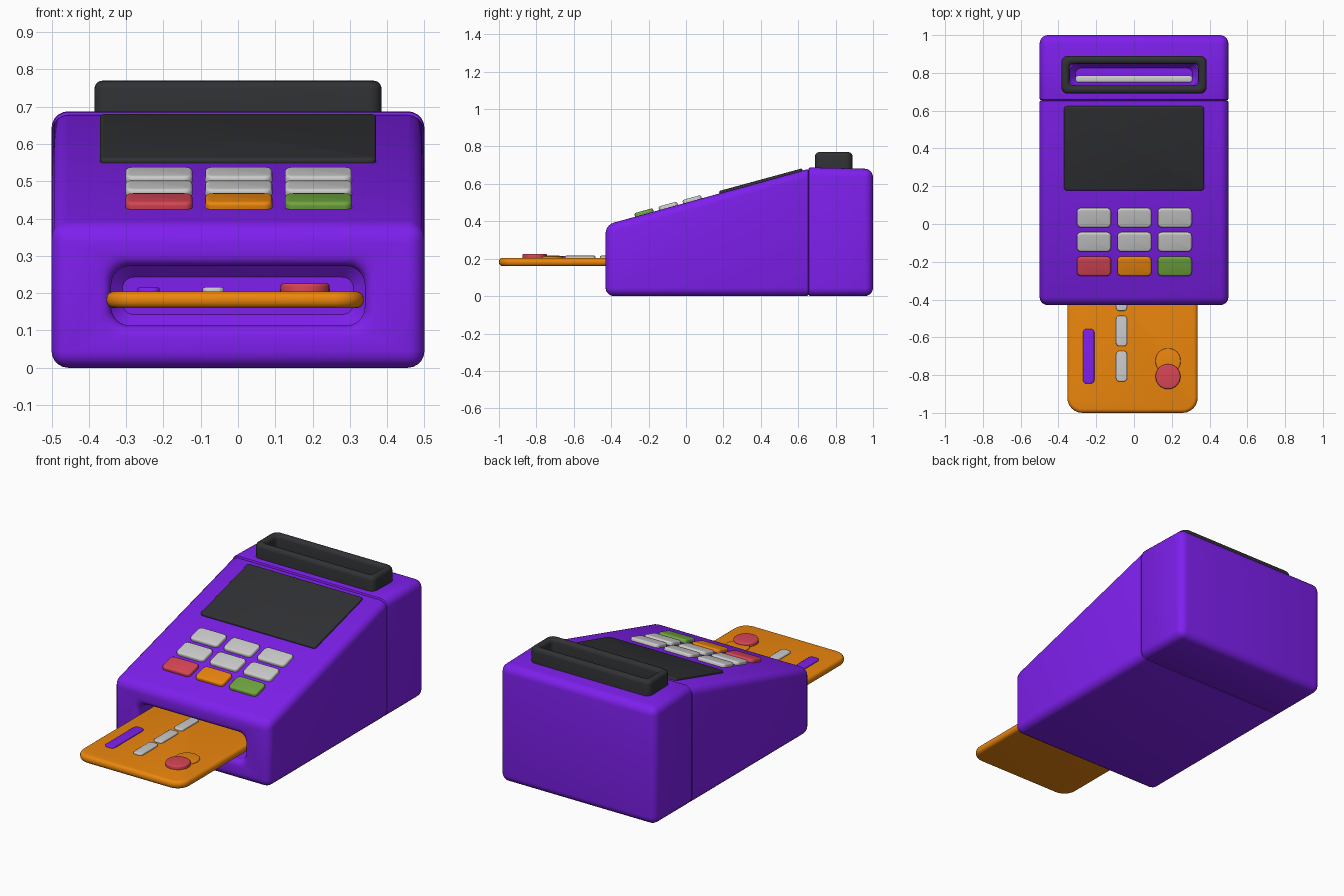
import bpy, bmesh
from math import sin, cos, pi, atan, radians
from mathutils import Matrix, Vector

if "Cube" in bpy.data.objects:
    bpy.data.objects.remove(bpy.data.objects["Cube"])


def mat(name, rgb):
    m = bpy.data.materials.new(name)
    m.diffuse_color = (*rgb, 1)
    m.use_nodes = True
    m.node_tree.nodes["Principled BSDF"].inputs["Base Color"].default_value = m.diffuse_color
    return m


PURPLE = mat("purple", (0.21, 0.014, 0.85))
ORANGE = mat("orange", (0.84, 0.24, 0.004))
DARK = mat("dark", (0.03, 0.031, 0.035))
RED = mat("red", (0.68, 0.06, 0.09))
GREEN = mat("green", (0.16, 0.38, 0.05))

SEAM, TILT = 0.655, atan(0.273)


def slope_z(y):
    return 0.67 + (y - 0.63) * 0.273


def finish(bm, name, material, matrix=Matrix()):
    bmesh.ops.recalc_face_normals(bm, faces=bm.faces[:])
    bm.transform(matrix)
    me = bpy.data.meshes.new(name)
    bm.to_mesh(me)
    bm.free()
    ob = bpy.data.objects.new(name, me)
    bpy.context.collection.objects.link(ob)
    if material:
        me.materials.append(material)
    return ob


def smooth(ob):
    bpy.ops.object.select_all(action='DESELECT')
    ob.select_set(True)
    bpy.context.view_layer.objects.active = ob
    bpy.ops.object.shade_smooth_by_angle(angle=radians(35))


def loft(name, rings, material=None, matrix=Matrix(), closed=False, seg=6):
    """Skin a stack of rounded rectangles (half x, half y, corner radius, z)."""
    bm = bmesh.new()
    loops = []
    for hx, hy, r, z in rings:
        r = min(r, 0.98 * hx, 0.98 * hy)
        ring = []
        for q, (sx, sy) in enumerate(((1, 1), (-1, 1), (-1, -1), (1, -1))):
            for i in range(seg + 1):
                a = (q + i / seg) * pi / 2
                ring.append(bm.verts.new((sx * (hx - r) + r * cos(a), sy * (hy - r) + r * sin(a), z)))
        loops.append(ring)
    pairs = list(zip(loops, loops[1:]))
    if closed:
        pairs.append((loops[-1], loops[0]))
    else:
        bm.faces.new(loops[0])
        bm.faces.new(loops[-1])
    n = len(loops[0])
    for a, b in pairs:
        for i in range(n):
            j = (i + 1) % n
            bm.faces.new((a[i], a[j], b[j], b[i]))
    return finish(bm, name, material, matrix)


def slab(name, sx, sy, sz, r, e, material, matrix):
    """Rounded plate with softened top and bottom rims."""
    arc = [(e * (1 - sin(k * pi / 8)), e * (1 - cos(k * pi / 8))) for k in range(5)]
    low = [(sx / 2 - i, sy / 2 - i, max(r - i, 0.003), -sz / 2 + h) for i, h in
           [(e * (1 - sin(k * pi / 8)), e * (1 - cos(k * pi / 8))) for k in range(5)]]
    rings = low + [(a, b, c, -z) for a, b, c, z in reversed(low)]
    ob = loft(name, rings, material, matrix)
    smooth(ob)
    return ob


def body(name, profile):
    """Extrude a y-z profile across x, round the outside and ease the seam."""
    bm = bmesh.new()
    f = bm.faces.new([bm.verts.new((-0.5, y, z)) for y, z in profile])
    ext = bmesh.ops.extrude_face_region(bm, geom=[f])
    bmesh.ops.translate(bm, vec=(1, 0, 0), verts=[v for v in ext["geom"] if isinstance(v, bmesh.types.BMVert)])
    bmesh.ops.recalc_face_normals(bm, faces=bm.faces[:])

    def on_seam(e):
        return all(abs(v.co.y - SEAM) < 1e-4 for v in e.verts)
    for seam, off, seg in ((False, 0.045, 5), (True, 0.01, 2)):
        edges = [e for e in bm.edges if on_seam(e) == seam]
        bmesh.ops.bevel(bm, geom=edges, offset=off, segments=seg, profile=0.5, affect='EDGES')
    return finish(bm, name, PURPLE)


def cut(ob, cutter):
    m = ob.modifiers.new("cut", 'BOOLEAN')
    m.operation, m.solver, m.object = 'DIFFERENCE', 'EXACT', cutter
    bpy.context.view_layer.objects.active = ob
    bpy.ops.object.modifier_apply(modifier=m.name)
    bpy.data.objects.remove(cutter)
    smooth(ob)


# Housing in two sections, meeting at a shallow groove
front = body("front_housing", [(-0.43, 0), (SEAM, 0), (SEAM, 0.68), (-0.43, slope_z(-0.43))])
rear = body("rear_housing", [(SEAM, 0), (1, 0), (1, 0.68), (SEAM, 0.688)])

# Card slot with a rounded mouth
mouth = [(0.34 + 0.03 * (1 - sin(k * pi / 8)), 0.08 + 0.03 * (1 - sin(k * pi / 8)), 0.05,
          0.43 - 0.03 * (1 - cos(k * pi / 8))) for k in range(5)]
slot = [(0.37, 0.11, 0.05, 0.46)] + mouth + [(0.34, 0.08, 0.05, -0.03), (0.31, 0.05, 0.03, -0.06)]
cut(front, loft("slot_cutter", slot, None,
                Matrix.Translation((0, 0, 0.193)) @ Matrix.Rotation(pi / 2, 4, 'X')))

# Paper well in the rear section
cut(rear, loft("well_cutter", [(0.31, 0.035, 0.03, 0.52), (0.34, 0.058, 0.04, 0.56), (0.34, 0.058, 0.04, 0.8)],
               None, Matrix.Translation((0, 0.79, 0))))

# Dark paper outlet frame
outlet = [(0.385, 0.1, 0.035, 0.66)]
for k in range(9):
    a = k * pi / 8
    o = 0.022 - 0.022 * cos(a)
    outlet.append((0.385 - o, 0.1 - o, 0.035 - o * 0.3, 0.748 + 0.022 * sin(a)))
outlet.append((0.341, 0.056, 0.022, 0.66))
smooth(loft("paper_outlet_frame", outlet, DARK, Matrix.Translation((0, 0.79, 0)), closed=True))

# Paper slip inside the well
slab("paper_slip", 0.62, 0.038, 0.13, 0.015, 0.012, None, Matrix.Translation((0, 0.767, 0.575)))


def on_slope(x, y, lift=0.0):
    return Matrix.Translation((x, y, slope_z(y) + lift)) @ Matrix.Rotation(TILT, 4, 'X')


# Screen and keypad on the sloping face
slab("screen", 0.74, 0.445 / cos(TILT), 0.03, 0.015, 0.008, DARK, on_slope(0, 0.402))
for row, y in enumerate((0.035, -0.093, -0.222)):
    for col, x in enumerate((-0.212, 0.002, 0.216)):
        colour = (RED, ORANGE, GREEN)[col] if row == 2 else None
        slab(f"key_{row}_{col}", 0.18, 0.1 / cos(TILT), 0.04, 0.022, 0.01, colour, on_slope(x, y))

# Card with its raised details
slab("card", 0.69, 1.0, 0.045, 0.08, 0.02, ORANGE, Matrix.Translation((-0.008, -0.5, 0.1825)))
slab("card_bar", 0.06, 0.29, 0.03, 0.02, 0.006, PURPLE, Matrix.Translation((-0.24, -0.7, 0.2)))
for i in range(4):
    slab(f"card_dash_{i}", 0.058, 0.162, 0.03, 0.018, 0.006, None,
         Matrix.Translation((-0.066, -0.753 + 0.187 * i, 0.201)))
slab("card_disc_orange", 0.134, 0.134, 0.03, 0.067, 0.005, ORANGE, Matrix.Translation((0.18, -0.725, 0.199)))
slab("card_disc_red", 0.132, 0.132, 0.04, 0.066, 0.008, RED, Matrix.Translation((0.18, -0.808, 0.206)))
